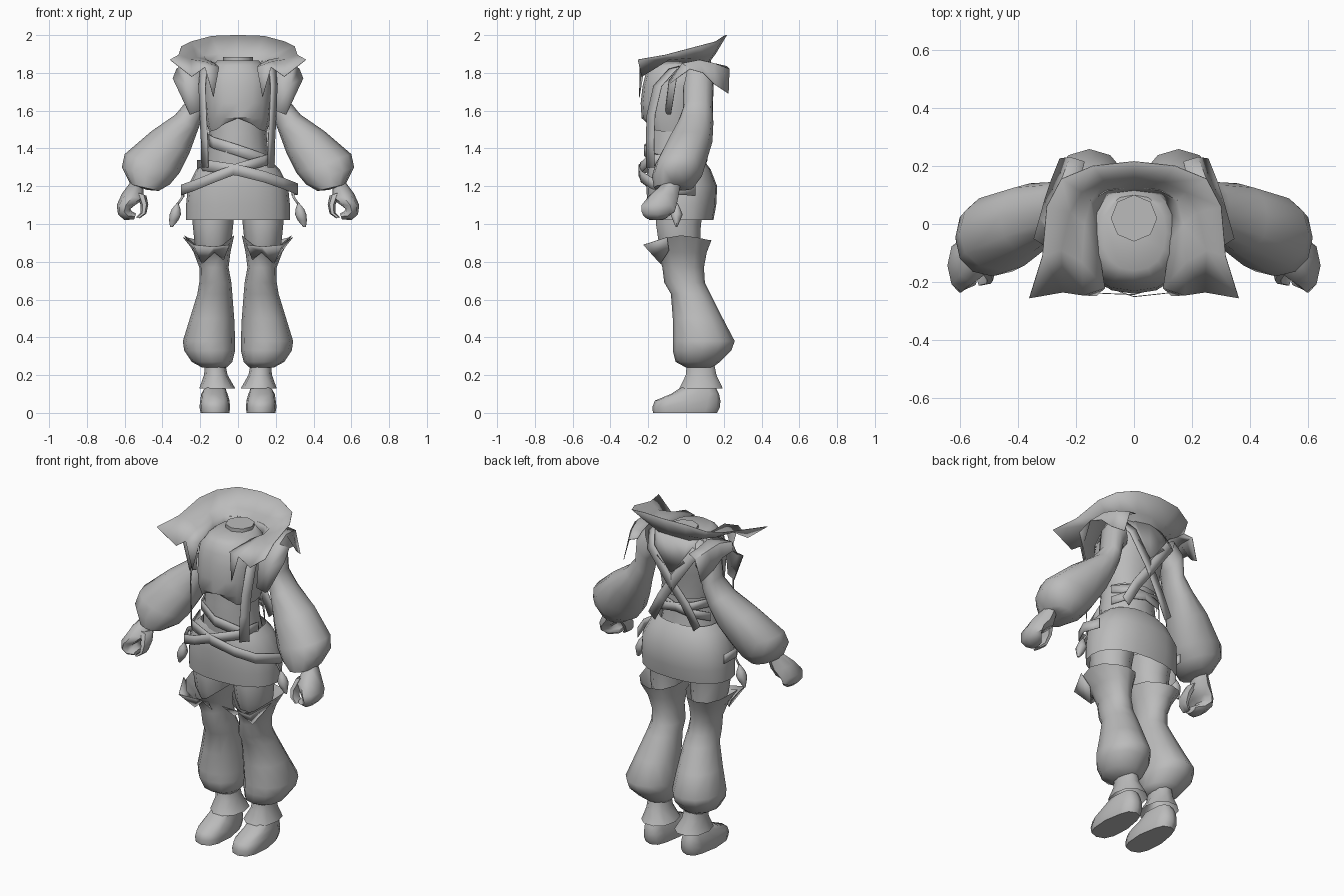
import bpy, bmesh, math
from mathutils import Vector

grey = bpy.data.materials.new("plain grey")
grey.diffuse_color = (0.5, 0.5, 0.5, 1)


def finish(name, bm, mirror=False, angle=50):
    bmesh.ops.recalc_face_normals(bm, faces=bm.faces)
    me = bpy.data.meshes.new(name)
    bm.to_mesh(me)
    bm.free()
    me.materials.append(grey)
    ob = bpy.data.objects.new(name, me)
    bpy.context.collection.objects.link(ob)
    bpy.ops.object.select_all(action='DESELECT')
    ob.select_set(True)
    bpy.context.view_layer.objects.active = ob
    bpy.ops.object.shade_smooth_by_angle(angle=math.radians(angle))
    if mirror:
        m = ob.modifiers.new("mirror", 'MIRROR')
        m.use_mirror_merge = False
    return ob


def loft(name, rows, n=12, p=2.0, caps=(True, True), mirror=False, tweak=None):
    """Rings given as outer x, z, inner x, z, front y, back y."""
    bm = bmesh.new()
    rings = []
    for i, (xa, za, xb, zb, y0, y1) in enumerate(rows):
        ring = []
        for k in range(n):
            a = 2 * math.pi * k / n
            c, s = math.cos(a), math.sin(a)
            c = math.copysign(abs(c) ** (2 / p), c)
            s = math.copysign(abs(s) ** (2 / p), s)
            t = (1 - c) / 2
            v = Vector((xa + (xb - xa) * t, (y0 + y1) / 2 + (y1 - y0) / 2 * s,
                        za + (zb - za) * t))
            if tweak:
                v = Vector(tweak(i, a, v))
            ring.append(bm.verts.new(v))
        rings.append(ring)
    for r, q in zip(rings, rings[1:]):
        for k in range(n):
            j = (k + 1) % n
            bm.faces.new((r[k], r[j], q[j], q[k]))
    if caps[0]:
        bm.faces.new(rings[0])
    if caps[1]:
        bm.faces.new(rings[-1])
    return finish(name, bm, mirror)


def level(rows):
    """Horizontal rings: z, x low, x high, front y, back y."""
    return [(b, z, a, z, y0, y1) for z, a, b, y0, y1 in rows]


def sheet(name, lines, mirror=False, thick=0.003):
    """Surface through equal-length lines of points."""
    bm = bmesh.new()
    g = [[bm.verts.new(q) for q in line] for line in lines]
    for a, b in zip(g, g[1:]):
        for k in range(len(a) - 1):
            bm.faces.new((a[k], a[k + 1], b[k + 1], b[k]))
    ob = finish(name, bm, mirror)
    s = ob.modifiers.new("thickness", 'SOLIDIFY')
    s.thickness = thick
    s.offset = 0
    return ob


def ribbon(name, pts, w, mirror=True):
    w = Vector(w)
    return sheet(name, [[Vector(q) + w for q in pts], [Vector(q) - w for q in pts]], mirror)


def both(line):
    return line + [(-x, y, z) for x, y, z in reversed(line[:-1])]


# Waist, vest with a peaked front hem, and neck
loft("waist", level([(1.27, -.175, .175, -.195, .105), (1.38, -.16, .16, -.205, .085),
                     (1.48, -.15, .15, -.20, .085), (1.57, -.15, .15, -.20, .09)]),
     16, caps=(False, False))


def hem(i, a, v):
    if i == 0:
        v.z += .07 * max(0, -math.sin(a)) ** 6
    return v


loft("vest", level([(1.49, -.155, .155, -.215, .095), (1.56, -.17, .17, -.235, .10),
                    (1.64, -.178, .178, -.24, .115), (1.73, -.185, .185, -.23, .13),
                    (1.79, -.18, .18, -.215, .13), (1.84, -.14, .14, -.195, .115),
                    (1.865, -.11, .11, -.16, .10)]), 16, 2.3, (False, True), tweak=hem)
loft("neck", level([(1.85, -.08, .08, -.06, .10), (1.885, -.08, .08, -.06, .10)]), 8,
     caps=(False, True))

# Wrapped midriff bands, front and back
ribbon("midriff_wrap", [(-.165, -.04, 1.45), (-.13, -.16, 1.43), (0, -.22, 1.39),
                        (.13, -.175, 1.345), (.18, -.06, 1.32)], (0, 0, .03), False)
ribbon("back_wrap", [(-.16, .0, 1.46), (-.10, .08, 1.45), (0, .102, 1.43),
                     (.10, .09, 1.41), (.17, .01, 1.38)], (0, 0, .025))

# Skirt
loft("skirt", level([(1.33, -.18, .18, -.19, .10), (1.29, -.22, .22, -.205, .13),
                     (1.20, -.265, .265, -.21, .165), (1.10, -.275, .275, -.205, .16),
                     (1.02, -.275, .275, -.195, .145)]), 20, 2.3, (False, False))

# Crossed hip belts
ribbon("hip_belt", [(-.215, -.05, 1.31), (-.17, -.19, 1.31), (0, -.25, 1.285),
                    (.14, -.235, 1.25), (.24, -.18, 1.215), (.315, -.05, 1.185),
                    (.285, .05, 1.18)], (0, 0, .03), False)
ribbon("cross_belt", [(-.285, .05, 1.17), (-.30, -.05, 1.18), (-.23, -.18, 1.205),
                      (-.12, -.238, 1.25), (0, -.243, 1.295), (.14, -.20, 1.335),
                      (.185, -.07, 1.35)], (0, 0, .028), False)

# Front braces and crossed back braces
ribbon("front_brace", [(.165, .04, 1.85), (.183, -.07, 1.82), (.19, -.15, 1.73),
                       (.185, -.185, 1.58), (.178, -.19, 1.45), (.175, -.19, 1.30)],
       (.018, .022, 0))
ribbon("back_brace", [(.17, .08, 1.85), (.13, .145, 1.77), (.01, .14, 1.60),
                      (-.08, .12, 1.47), (-.15, .11, 1.34)], (.022, 0, -.019))
# Back yoke below the collar
sheet("back_yoke", [both([(.17, .07, 1.86), (.09, .115, 1.865), (0, .13, 1.865)]),
                    both([(.165, .115, 1.79), (.09, .145, 1.73), (0, .14, 1.65)])])

# Wide standing collar
outer = [(.36, -.255, 1.87), (.315, -.11, 1.895), (.30, .06, 1.94), (.25, .155, 1.965),
         (.14, .20, 1.995), (0, .215, 2.0)]
fold = [(.245, -.235, 1.78), (.25, -.09, 1.87), (.22, .04, 1.88), (.18, .11, 1.89),
        (.10, .145, 1.90), (0, .155, 1.90)]
crease = [(.175, -.245, 1.83), (.18, -.13, 1.86), (.17, 0, 1.87), (.15, .08, 1.865),
          (.10, .115, 1.86), (0, .125, 1.86)]
inner = [(.13, -.247, 1.67), (.10, -.22, 1.83), (.125, -.06, 1.85), (.125, .04, 1.83),
         (.09, .10, 1.82), (0, .11, 1.82)]
sheet("collar", [both(q) for q in (outer, fold, crease, inner)])

# Shoulder flaps arching over the arms
sheet("shoulder_flap", [
    [(.20, -.11, 1.60), (.20, -.09, 1.76), (.19, -.02, 1.85), (.19, .07, 1.87),
     (.185, .15, 1.85), (.17, .215, 1.835)],
    [(.25, -.10, 1.58), (.28, -.09, 1.74), (.29, -.02, 1.85), (.27, .07, 1.868),
     (.25, .15, 1.85), (.22, .23, 1.82)],
    [(.255, -.08, 1.58), (.345, -.05, 1.77), (.325, .02, 1.82), (.305, .09, 1.80),
     (.285, .15, 1.74), (.255, .225, 1.69)]], True)

# Arms with balloon sleeves
loft("sleeve", [(.20, 1.86, .13, 1.70, .0, .13), (.255, 1.79, .165, 1.66, -.015, .145),
                (.265, 1.66, .185, 1.57, -.015, .14), (.33, 1.58, .215, 1.49, -.045, .145),
                (.46, 1.49, .255, 1.38, -.10, .14), (.60, 1.37, .31, 1.27, -.16, .105),
                (.615, 1.30, .36, 1.21, -.18, .085), (.57, 1.21, .42, 1.175, -.17, .04),
                (.55, 1.205, .48, 1.18, -.13, -.02)], 12, 2.2, (False, True), True)
# Curled hands and thumbs
loft("hand", [(.57, 1.22, .50, 1.20, -.13, -.03), (.615, 1.16, .50, 1.13, -.20, -.04),
              (.642, 1.10, .545, 1.10, -.235, -.05), (.635, 1.05, .57, 1.08, -.235, -.06),
              (.60, 1.02, .56, 1.065, -.225, -.09), (.55, 1.025, .54, 1.055, -.21, -.13)],
     8, mirror=True)
loft("thumb", [(.54, 1.17, .485, 1.15, -.17, -.08), (.515, 1.10, .475, 1.105, -.20, -.11),
               (.515, 1.06, .485, 1.055, -.21, -.14), (.54, 1.035, .52, 1.03, -.215, -.16)],
     6, mirror=True)

# Thighs
loft("thigh", level([(1.12, .012, .245, -.16, .11), (1.0, .025, .24, -.165, .085),
                     (.90, .035, .23, -.15, .08), (.85, .045, .215, -.13, .08)]),
     10, caps=(True, False), mirror=True)


# Balloon trouser legs with a jagged flared top
def jag(i, a, v):
    if i == 0:
        v.z -= .05 * max(0, -math.sin(a)) ** 4
        v.z += .025 * abs(math.cos(a)) ** 4 - .015
    return v


loft("trouser_leg", level([(.93, .02, .285, -.19, .135), (.85, .04, .235, -.15, .11),
                           (.77, .05, .205, -.125, .095), (.69, .035, .205, -.115, .10),
                           (.63, .03, .215, -.08, .13), (.50, .02, .255, -.07, .195),
                           (.38, .015, .292, -.07, .258), (.33, .015, .285, -.07, .24),
                           (.27, .03, .245, -.055, .18), (.24, .06, .19, .0, .14)]),
     12, 2.1, (False, True), True, jag)
# Folded points at the front of the trouser tops
sheet("cuff_point", [[(.045, -.215, .89), (.13, -.20, .88), (.235, -.225, .89),
                      (.29, -.10, .93)],
                     [(.075, -.14, .81), (.125, -.155, .85), (.19, -.135, .79),
                      (.235, -.09, .86)]], True)

# Ankle cuffs and shoes
loft("ankle_cuff", level([(.25, .065, .175, .0, .155), (.20, .055, .18, -.005, .165),
                          (.13, .015, .205, -.04, .20)]), 10, 2.2, (False, False), True)


def toe(i, a, v):
    # heel slimmer than the toe
    if v.y > .05:
        v.x = .122 + (v.x - .122) * .85
    return v


loft("shoe", level([(0, .045, .198, -.175, .165), (.03, .042, .204, -.178, .18),
                    (.065, .045, .20, -.165, .182), (.10, .055, .195, -.08, .175),
                    (.14, .065, .18, -.02, .155)]),
     12, 2.8, mirror=True, tweak=toe)

# Hanging beads on cords
ribbon("bead_cord", [(.285, -.05, 1.19), (.295, -.05, 1.14), (.33, -.05, 1.09)],
       (.006, 0, .002))
loft("bead", level([(1.11, .315, .325, -.055, -.045), (1.08, .305, .35, -.07, -.03),
                    (1.05, .302, .362, -.082, -.018), (1.02, .315, .365, -.07, -.03),
                    (.985, .345, .36, -.055, -.045)]), 8, mirror=True)
